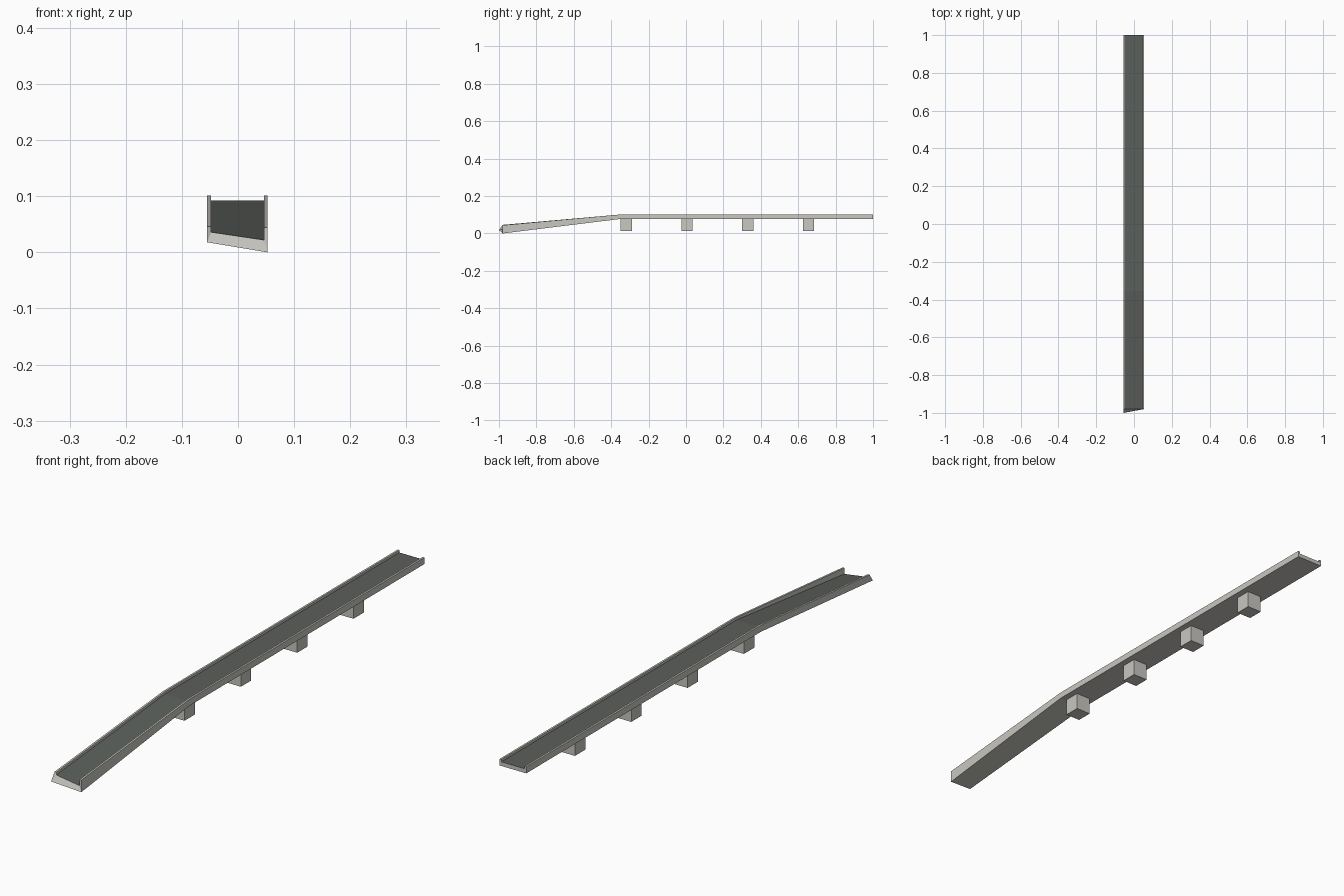
import bpy, bmesh

if "Cube" in bpy.data.objects:
    bpy.data.objects.remove(bpy.data.objects["Cube"])


def material(name, rgb):
    m = bpy.data.materials.new(name)
    m.diffuse_color = (*rgb, 1)
    m.use_nodes = True
    m.node_tree.nodes["Principled BSDF"].inputs["Base Color"].default_value = m.diffuse_color
    return m


concrete = material("light concrete", (0.58, 0.57, 0.53))
asphalt = material("dark asphalt", (0.105, 0.115, 0.105))


def make_object(name, bm, mats):
    bmesh.ops.recalc_face_normals(bm, faces=bm.faces)
    me = bpy.data.meshes.new(name)
    bm.to_mesh(me)
    bm.free()
    for m in mats:
        me.materials.append(m)
    ob = bpy.data.objects.new(name, me)
    bpy.context.collection.objects.link(ob)
    return ob


XL, XR, T = -0.055, 0.053, 0.007    # outer sides and wall thickness


def section(y, bottom, deck, top):
    """U-shaped trough section; heights are given as (left, right) pairs."""
    def z(pair, x):
        return pair[0] + (pair[1] - pair[0]) * (x - XL) / (XR - XL)
    pts = [(XL, bottom), (XR, bottom), (XR, top), (XR - T, top),
           (XR - T, deck), (XL + T, deck), (XL + T, top), (XL, top)]
    return [(x, y, z(h, x)) for x, h in pts]


# Road trough: flat stretch plus a ramp with a twisted front end
flat = ((0.077, 0.077), (0.092, 0.092), (0.101, 0.101))
front = section(-0.98, (0.018, 0.0), (0.037, 0.021), (0.046, 0.044))
front[0] = (XL, -1.0, 0.018)        # pulled-out corner tip
sections = [front, section(-0.355, *flat), section(1.0, *flat)]

bm = bmesh.new()
rings = [[bm.verts.new(p) for p in s] for s in sections]
for a, b in zip(rings, rings[1:]):
    for i in range(8):
        j = (i + 1) % 8
        f = bm.faces.new((a[i], a[j], b[j], b[i]))
        f.material_index = 1 if i == 4 else 0      # road surface
# End caps: floor strip and two wall ends
for r in (rings[0], rings[-1]):
    for idx in ((0, 1, 4, 5), (1, 2, 3, 4), (0, 5, 6, 7)):
        bm.faces.new([r[i] for i in idx])
make_object("road_trough", bm, [concrete, asphalt])

# Support blocks under the flat stretch
for n in range(4):
    bm = bmesh.new()
    bmesh.ops.create_cube(bm, size=1)
    y = -0.32 + n * 0.325
    for v in bm.verts:
        v.co = (v.co.x * 0.06 - 0.001, v.co.y * 0.06 + y, 0.0465 + v.co.z * 0.065)
    make_object(f"support_block_{n + 1}", bm, [concrete])
